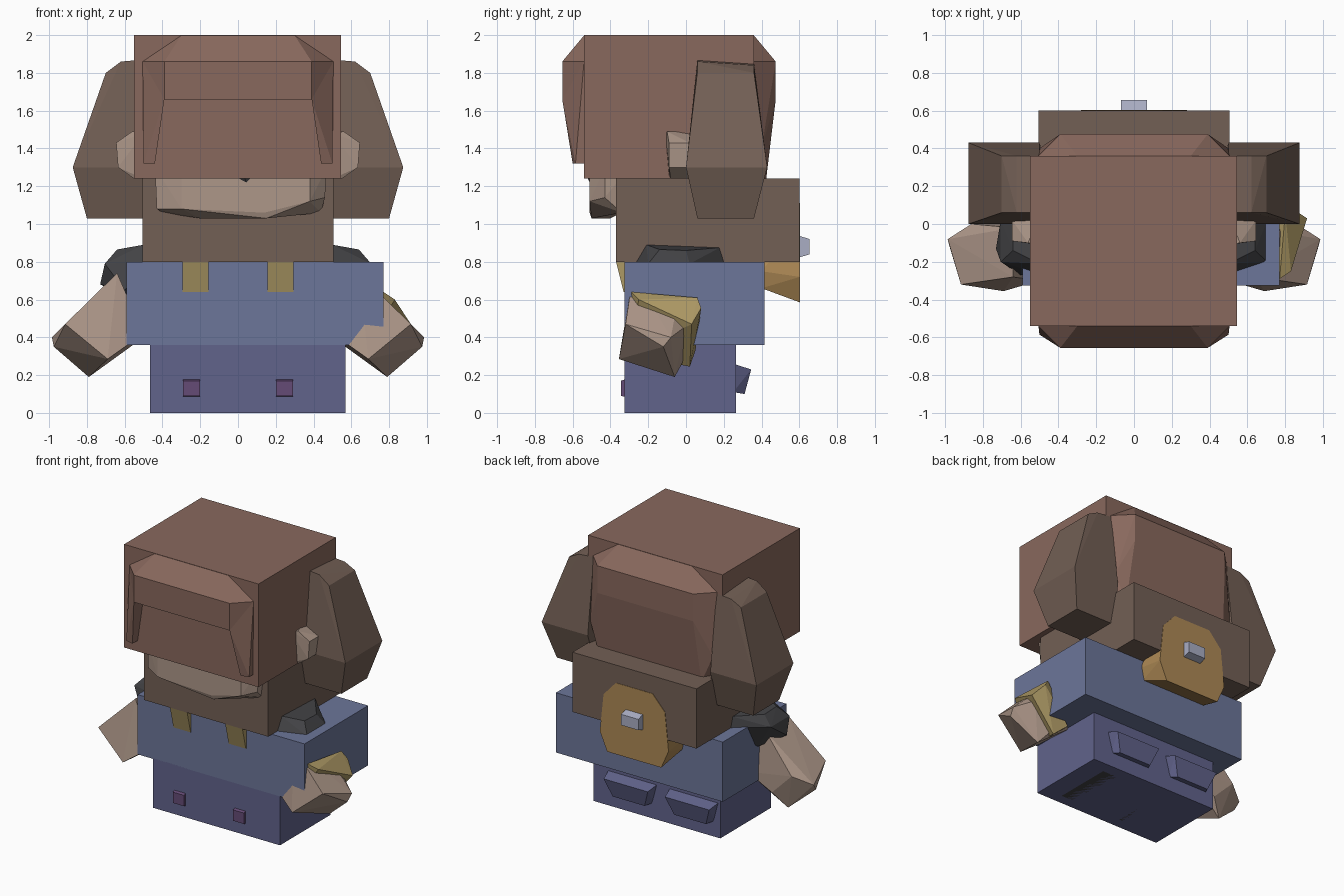
import bpy, bmesh


def mat(name, r, g, b):
    m = bpy.data.materials.new(name)
    m.diffuse_color = (r, g, b, 1)
    return m


HAIR = mat("hair_brown", .25, .14, .11)
DARK_HAIR = mat("dark_brown", .17, .115, .09)
SKIN = mat("skin", .42, .31, .25)
BLUE = mat("blue", .15, .18, .32)
PANTS = mat("indigo", .12, .125, .26)
GOLD = mat("gold", .42, .32, .13)
PACK = mat("ochre", .42, .25, .09)
DARK = mat("charcoal", .055, .055, .06)
GREY = mat("steel", .4, .42, .55)
PURPLE = mat("purple", .13, .07, .18)


def hull(name, pts, material):
    """Faceted convex lump around a few corner points."""
    bm = bmesh.new()
    for p in pts:
        bm.verts.new(p)
    res = bmesh.ops.convex_hull(bm, input=bm.verts[:])
    loose = [v for v in bm.verts if not v.link_faces]
    bmesh.ops.delete(bm, geom=loose, context='VERTS')
    bmesh.ops.dissolve_limit(bm, angle_limit=.02, verts=bm.verts[:], edges=bm.edges[:])
    bmesh.ops.recalc_face_normals(bm, faces=bm.faces[:])
    me = bpy.data.meshes.new(name)
    bm.to_mesh(me)
    bm.free()
    me.materials.append(material)
    ob = bpy.data.objects.new(name, me)
    bpy.context.collection.objects.link(ob)
    return ob


def both(pts):
    return [(s * x, y, z) for s in (1, -1) for x, y, z in pts]


def pair(name, pts, material):
    for side, s in (("right", 1), ("left", -1)):
        hull(f"{name}_{side}", [(s * x, y, z) for x, y, z in pts], material)


def box(name, x, y, z, material):
    return hull(name, [(a, b, c) for a in x for b in y for c in z], material)


# Main blocks
box("hair_cap", (-.55, .545), (-.54, .36), (1.24, 2), HAIR)
box("lower_head", (-.505, .505), (-.37, .6), (.8, 1.24), DARK_HAIR)
box("torso", (-.59, .77), (-.325, .415), (.36, .8), BLUE)
box("pants", (-.465, .57), (-.325, .265), (0, .365), PANTS)

# Fringe with two hanging locks
hull("fringe", both([(.3, -.54, 1.998), (.3, -.41, 1.998), (.39, -.655, 1.86), (.505, -.54, 1.86),
                     (.39, -.655, 1.66), (.5, -.54, 1.66), (.39, -.4, 1.66)]), HAIR)
pair("fringe_lock", [(.39, -.655, 1.66), (.505, -.54, 1.86), (.39, -.5, 1.66), (.44, -.6, 1.32),
                     (.5, -.585, 1.32), (.44, -.5, 1.32), (.5, -.5, 1.32)], HAIR)

# Hair at the back and sides
hull("back_hair", both([(.3, .36, 1.998), (.39, .475, 1.86), (.505, .36, 1.86), (.39, .475, 1.66),
                        (.5, .4, 1.4), (.42, .42, 1.2), (.5, .3, 1.2)]), HAIR)
pair("side_hair", [(.5, .06, 1.87), (.62, .06, 1.86), (.5, .36, 1.85), (.62, .36, 1.84),
                   (.7, .06, 1.8), (.7, .36, 1.8), (.875, 0, 1.3), (.875, .43, 1.3),
                   (.5, 0, 1.3), (.5, .43, 1.3), (.8, .06, 1.03), (.8, .36, 1.03),
                   (.48, .06, 1.03), (.48, .36, 1.03)], DARK_HAIR)

# Face, nose and ears
hull("muzzle", [(-.44, -.43, 1.3), (.47, -.43, 1.3), (-.3, -.51, 1.3), (.38, -.51, 1.3),
                (-.3, -.51, 1.08), (.14, -.51, 1.06), (.38, -.51, 1.12), (-.43, -.43, 1.08),
                (.46, -.43, 1.14), (-.4, -.34, 1.06), (.44, -.34, 1.06), (.15, -.5, 1.03),
                (-.2, -.4, 1.03), (.47, -.3, 1.3), (-.44, -.3, 1.3)], SKIN)
hull("nose", [(-.06, -.5, 1.26), (.11, -.5, 1.26), (.05, -.5, 1.2), (.03, -.53, 1.26)], DARK)
pair("ear", [(.5, -.11, 1.48), (.56, -.1, 1.49), (.645, -.09, 1.43), (.635, -.09, 1.3),
             (.55, -.08, 1.24), (.5, -.09, 1.24), (.5, .06, 1.49), (.645, .02, 1.43),
             (.635, .02, 1.3), (.55, .02, 1.24)], SKIN)

# Arms: sleeves, hands and one cuff
pair("sleeve", [(.5, -.21, .89), (.5, .18, .875), (.64, -.14, .865), (.64, 0, .86),
                (.705, -.2, .79), (.705, .02, .79), (.73, -.13, .68), (.45, .25, .8),
                (.45, -.28, .8), (.6, -.27, .65), (.6, .02, .62)], DARK)
pair("hand", [(.64, -.28, .74), (.64, -.02, .72), (.985, -.08, .4), (.975, -.12, .35),
              (.915, -.32, .47), (.79, -.06, .19), (.69, -.355, .285), (.7, 0, .3),
              (.86, 0, .46), (.5, -.3, .42), (.5, 0, .4)], SKIN)
hull("cuff", [(.77, -.29, .64), (.83, -.25, .6), (.84, .08, .555), (.8, .06, .61),
              (.915, .03, .47), (.72, .02, .245), (.66, -.3, .31), (.58, -.29, .36),
              (.62, .05, .33)], GOLD)

# Front straps and back pack with a latch
pair("strap", [(x, y, z) for x in (.155, .295)
               for y, z in ((-.37, .8), (-.33, .64), (-.3, .64), (-.3, .82))], GOLD)
hull("pack", both([(.15, .603, 1.11), (.25, .603, 1.0), (.28, .603, .72), (.22, .603, .585),
                   (.15, .4, 1.1), (.28, .4, .75), (.26, .4, .66)]), PACK)
hull("latch", both([(.07, .59, .94), (.07, .655, .92), (.07, .655, .84), (.07, .59, .82),
                    ]), GREY)

# Knee tabs, back pockets and soles
pair("knee_tab", [(x, y, z) for x in (.2, .29)
                  for y, z in ((-.3, .185), (-.345, .17), (-.345, .09), (-.3, .08))], PURPLE)
for i, (a, b) in enumerate(((.05, .45), (-.45, -.05))):
    hull(f"back_pocket_{i}", [(a, .25, .26), (b, .25, .26), (a + .02, .345, .23), (b - .02, .345, .23),
                              (a + .07, .31, .1), (b - .07, .31, .1),
                              (a + .04, .25, .11), (b - .04, .25, .11)], PANTS)
    hull(f"sole_{i}", [(x, y, z) for x in (a + .03, b - .03) for y in (-.25, .18) for z in (0, .08)], DARK)
